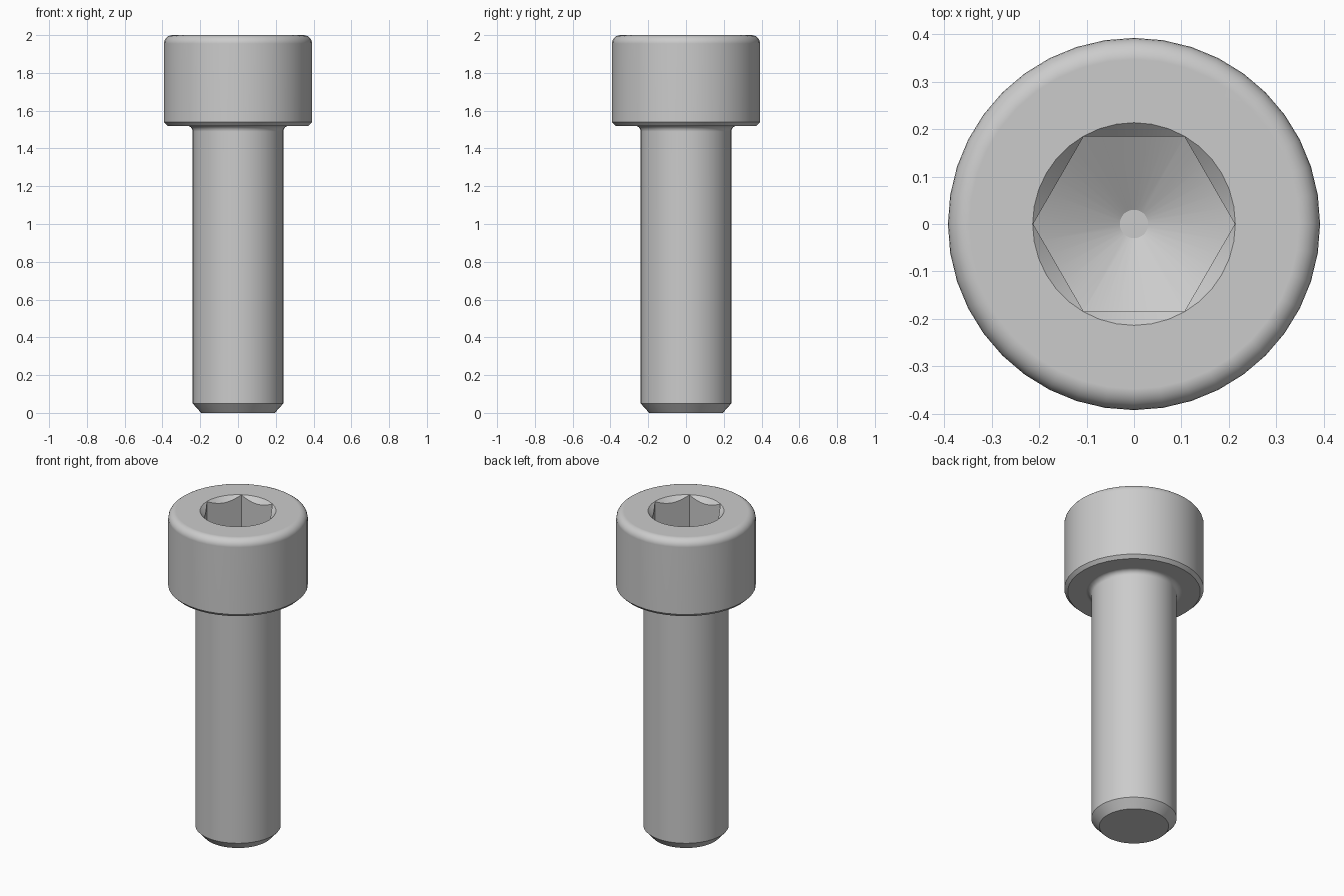
import bpy, bmesh
from math import sin, cos, tan, pi, radians

cube = bpy.data.objects.get("Cube")
if cube:
    bpy.data.objects.remove(cube, do_unlink=True)

SHANK_R, HEAD_R, HEAD_Z, TOP = 0.24, 0.392, 1.52, 2.0
SOCKET_R = 0.2125           # hexagon corner radius

steel = bpy.data.materials.new("steel grey")
steel.use_nodes = True
colour = (0.6, 0.6, 0.6, 1)
steel.diffuse_color = colour
steel.node_tree.nodes["Principled BSDF"].inputs["Base Color"].default_value = colour


def arc(cx, cz, r, start, end, steps=6):
    """Points of a fillet, angles in degrees."""
    angles = [radians(start + (end - start) * i / steps) for i in range(steps + 1)]
    return [(cx + r * cos(a), cz + r * sin(a)) for a in angles]


def lathe(name, profile, sides):
    """Closed solid turned about z from (radius, height) points, bottom to top."""
    bm = bmesh.new()
    rings = [[bm.verts.new((r * cos(2 * pi * i / sides), r * sin(2 * pi * i / sides), z))
              for i in range(sides)] for r, z in profile]
    for low, high in zip(rings, rings[1:]):
        for i in range(sides):
            j = (i + 1) % sides
            bm.faces.new((low[i], low[j], high[j], high[i]))
    bm.faces.new(rings[0][::-1])
    bm.faces.new(rings[-1])
    mesh = bpy.data.meshes.new(name)
    bm.to_mesh(mesh)
    bm.free()
    mesh.materials.append(steel)
    obj = bpy.data.objects.new(name, mesh)
    bpy.context.collection.objects.link(obj)
    return obj


def select(obj):
    bpy.ops.object.select_all(action='DESELECT')
    obj.select_set(True)
    bpy.context.view_layer.objects.active = obj


def boolean(obj, tool, operation):
    """Apply a boolean and discard the tool."""
    mod = obj.modifiers.new(operation.title(), 'BOOLEAN')
    mod.operation, mod.object, mod.solver = operation, tool, 'EXACT'
    select(obj)
    bpy.ops.object.modifier_apply(modifier=mod.name)
    bpy.data.objects.remove(tool, do_unlink=True)


# Shank with chamfered tip, neck fillet and rounded head
neck, rim = 0.03, 0.045
profile = [(0.195, 0), (SHANK_R, 0.05)]
profile += arc(SHANK_R + neck, HEAD_Z - neck, neck, 180, 90)
profile += [(0.373, HEAD_Z), (HEAD_R, HEAD_Z + 0.019)]
profile += arc(HEAD_R - rim, TOP - rim, rim, 0, 90)
bolt = lathe("socket_head_bolt", profile, 40)

# Hexagonal socket with a conical drilled floor
floor_z, tip_r, wide = 1.76, 0.03, 0.26
slope = tan(radians(30))
drill = lathe("drill_cutter", [(tip_r, floor_z - (SOCKET_R - tip_r) * slope),
                               (wide, floor_z + (wide - SOCKET_R) * slope),
                               (wide, TOP + 0.2)], 36)
socket = lathe("socket_cutter", [(SOCKET_R, 1.5), (SOCKET_R, TOP + 0.1)], 6)
boolean(socket, drill, 'INTERSECT')
boolean(bolt, socket, 'DIFFERENCE')

# Countersunk mouth of the socket
mouth = SOCKET_R + 0.001
countersink = lathe("countersink_cutter", [(0.05, TOP - mouth + 0.05),
                                           (mouth + 0.1, TOP + 0.1)], 36)
boolean(bolt, countersink, 'DIFFERENCE')

# Smooth turned surfaces, crisp chamfers
select(bolt)
bpy.ops.object.shade_smooth_by_angle(angle=radians(25))
bolt.modifiers.new("Weighted normals", 'WEIGHTED_NORMAL').keep_sharp = True
